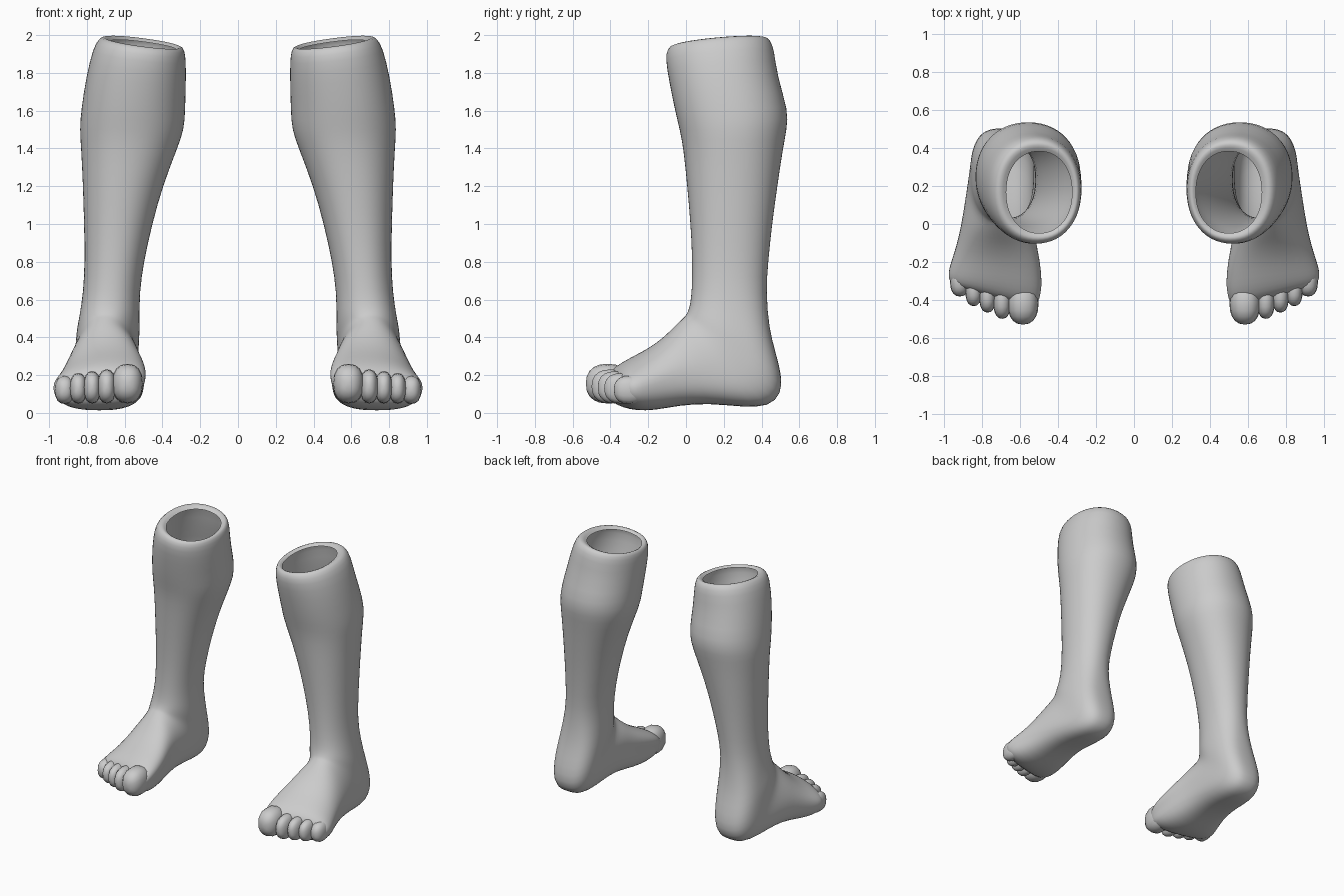
import bpy, bmesh, math
from mathutils import Matrix

if "Cube" in bpy.data.objects:
    bpy.data.objects.remove(bpy.data.objects["Cube"])

SIDES = 28
grey = bpy.data.materials.new("plain grey")
grey.diffuse_color = (0.6, 0.6, 0.6, 1)
grey.use_nodes = True
grey.node_tree.nodes["Principled BSDF"].inputs["Base Color"].default_value = grey.diffuse_color

# Shin and calf rings: height, front y, back y, inner x, outer x
SHIN = [
    (1.945, -.050, .385, .325, .675),
    (1.968, -.075, .420, .300, .710),
    (1.948, -.100, .447, .282, .738),
    (1.900, -.112, .468, .274, .768),
    (1.760, -.090, .485, .274, .805),
    (1.600, -.060, .545, .278, .833),
    (1.500, -.035, .535, .283, .840),
    (1.400, -.015, .515, .320, .832),
    (1.200, .005, .485, .398, .822),
    (1.000, .023, .457, .453, .816),
    (0.800, .033, .436, .498, .812),
    (0.640, .030, .425, .520, .820),
]
# Foot rings fan round the ankle:
# top y, top z, bottom y, bottom z, inner x, outer x, inward lean of top, skew
FOOT = [
    (.020, .570, .440, .450, .520, .840, 0, 0),
    (.010, .540, .475, .320, .520, .855, 0, 0),
    (.000, .520, .508, .200, .525, .860, 0, 0),
    (-.01, .510, .508, .100, .530, .865, 0, 0),
    (-.025, .495, .440, .030, .530, .870, 0, 0),
    (-.045, .475, .300, .030, .530, .885, .01, 0),
    (-.075, .445, .120, .050, .530, .905, .03, 0),
    (-.120, .400, -.03, .040, .525, .925, .05, 0),
    (-.190, .345, -.17, .012, .508, .955, .07, .05),
    (-.270, .300, -.26, .012, .498, .978, .07, .12),
    (-.320, .270, -.32, .025, .498, .982, .06, .18),
    (-.365, .235, -.365, .050, .510, .970, .04, .24),
    (-.390, .190, -.39, .090, .540, .930, .02, .28),
]
# Toes: centre x, centre y, centre z, radius x, radius y, radius z
TOES = {
    "big_toe": (.585, -.415, .155, .082, .115, .105),
    "second_toe": (.695, -.400, .140, .048, .100, .090),
    "third_toe": (.772, -.375, .135, .045, .092, .085),
    "fourth_toe": (.845, -.345, .130, .045, .088, .080),
    "little_toe": (.918, -.300, .122, .052, .082, .075),
}


def power(v, e):
    return math.copysign(abs(v) ** e, v)


def angles():
    return [2 * math.pi * i / SIDES for i in range(SIDES)]


def shin_ring(z, yf, yb, xi, xo):
    tilt = min(1, max(0, (z - 1.6) / .3))    # the cut top slopes
    pts = []
    for a in angles():
        x = (xi + xo) / 2 + (xo - xi) / 2 * power(math.cos(a), .93)
        y = (yf + yb) / 2 - (yb - yf) / 2 * power(math.sin(a), .93)
        pts.append((x, y, z + tilt * (.13 * (x - .5) + .09 * (y - .17))))
    return pts


def foot_ring(ty, tz, by, bz, xi, xo, lean, skew):
    pts = []
    for a in angles():
        c, s = math.cos(a), math.sin(a)
        e = .9 if s > 0 else .72             # fuller towards the sole
        v = power(s, e)
        dx = (xo - xi) / 2 * power(c, e) - lean * max(v, 0)
        k = (1 + v) / 2
        pts.append(((xi + xo) / 2 + dx, by + (ty - by) * k + skew * dx,
                    bz + (tz - bz) * k))
    return pts


def finish(name, bm, angle):
    bmesh.ops.recalc_face_normals(bm, faces=bm.faces[:])
    mesh = bpy.data.meshes.new(name)
    bm.to_mesh(mesh)
    bm.free()
    mesh.materials.append(grey)
    ob = bpy.data.objects.new(name, mesh)
    bpy.context.collection.objects.link(ob)
    for p in mesh.polygons:
        p.use_smooth = True
    return ob


def build_leg(side, label):
    # Hollow leg and foot skin, open at the top
    bm = bmesh.new()
    rings = [shin_ring(*r) for r in SHIN] + [foot_ring(*r) for r in FOOT]
    loops = [[bm.verts.new((side * x, y, z)) for x, y, z in r] for r in rings]
    for a, b in zip(loops, loops[1:]):
        for i in range(SIDES):
            j = (i + 1) % SIDES
            bm.faces.new((a[i], a[j], b[j], b[i]))
    bm.faces.new(loops[-1])
    leg = finish(label + "_leg", bm, 60)
    sub = leg.modifiers.new("smooth", 'SUBSURF')
    sub.levels = sub.render_levels = 1

    # Toes, slightly squared off
    for name, (x, y, z, rx, ry, rz) in TOES.items():
        bm = bmesh.new()
        bmesh.ops.create_uvsphere(bm, u_segments=16, v_segments=10, radius=1,
                                  matrix=Matrix.Rotation(math.pi / 2, 4, 'X'))
        for v in bm.verts:
            p = [power(c, .85) for c in v.co]
            v.co = (side * (x + rx * p[0]), y + ry * p[1], z + rz * p[2])
        finish(label + "_" + name, bm, 60)


build_leg(1, "left")
build_leg(-1, "right")
